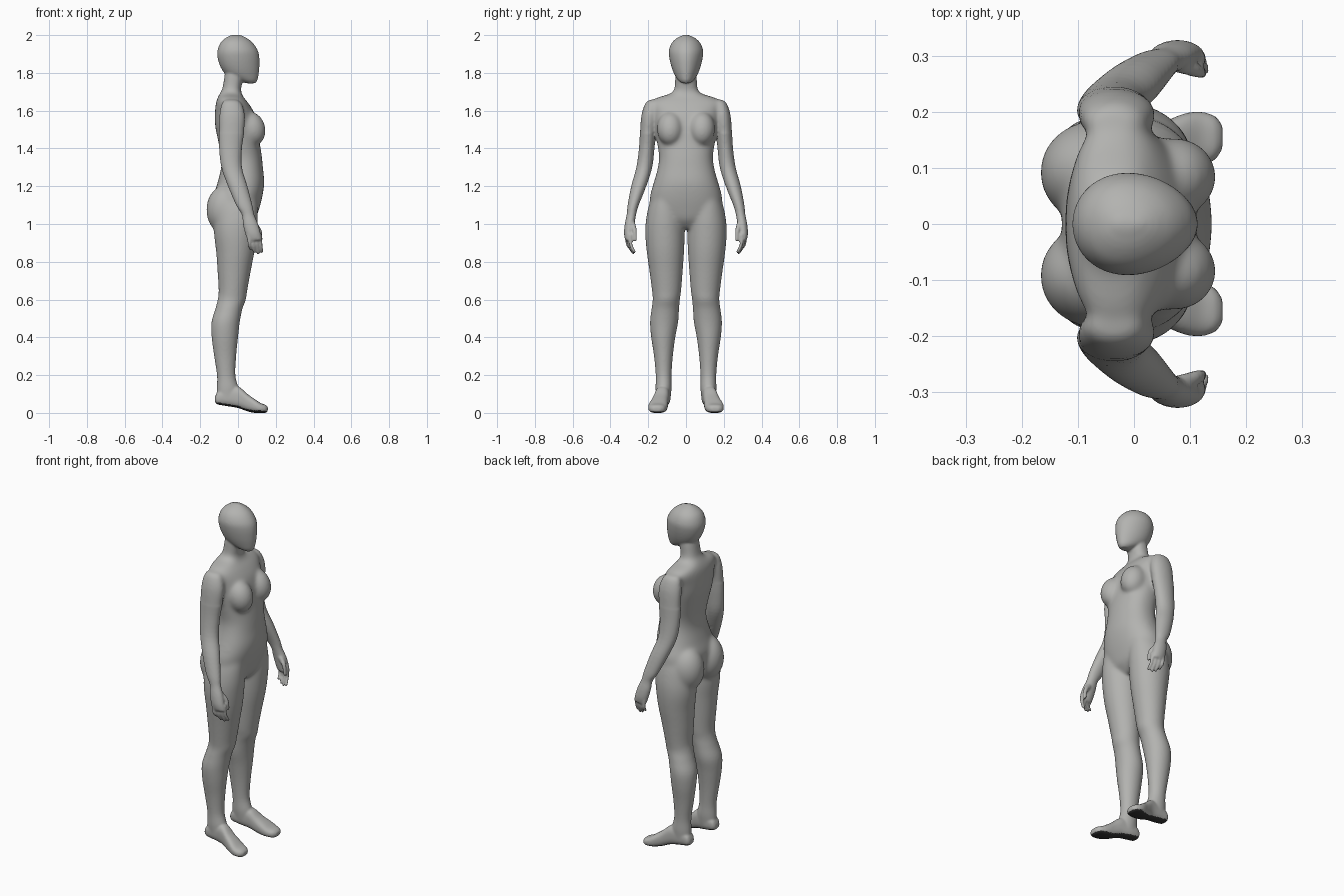
import bpy, bmesh, math
from mathutils import Matrix, Vector

if "Cube" in bpy.data.objects:
    bpy.data.objects.remove(bpy.data.objects["Cube"])

bm = bmesh.new()


def spline(rows, steps=4):
    """Catmull-Rom interpolation through the section rows."""
    out = []
    for i in range(len(rows) - 1):
        p = [rows[max(0, min(len(rows) - 1, i + k))] for k in (-1, 0, 1, 2)]
        for s in range(steps):
            t = s / steps
            out.append([0.5 * (2 * b + (c - a) * t + (2 * a - 5 * b + 4 * c - d) * t * t
                               + (3 * b - a - 3 * c + d) * t ** 3) for a, b, c, d in zip(*p)])
    return out + [list(rows[-1])]


def loft(rows, axis='z', power=2.0, egg=0.0, side=1, n=40):
    """Skin rounded sections. Row = (position, a0, a1, y0, y1); a is x (axis z) or z (axis x)."""
    rings = []
    for pos, a0, a1, y0, y1 in spline(rows):
        ring = []
        for k in range(n):
            t = 2 * math.pi * k / n
            c, s = math.cos(t), math.sin(t)
            a = (a0 + a1) / 2 + (a1 - a0) / 2 * math.copysign(abs(c) ** (2 / power), c)
            y = (y0 + y1) / 2 + (y1 - y0) / 2 * math.copysign(abs(s) ** (2 / power), s) * (1 - egg * c)
            ring.append(bm.verts.new((a, y * side, pos) if axis == 'z' else (pos, y * side, a)))
        rings.append(ring)
    faces = [bm.faces.new((p[k], p[(k + 1) % n], q[(k + 1) % n], q[k]))
             for p, q in zip(rings, rings[1:]) for k in range(n)]
    faces += [bm.faces.new(rings[0][::-1]), bm.faces.new(rings[-1])]
    bmesh.ops.recalc_face_normals(bm, faces=faces)


def centred(rows):
    return [(z, b, f, -w, w) for z, b, f, w in rows]


def ball(centre, radii, tilt=0):
    m = Matrix.Translation(centre) @ Matrix.Rotation(tilt, 4, 'Y') @ Matrix.Diagonal((*radii, 1))
    bmesh.ops.create_uvsphere(bm, u_segments=32, v_segments=20, radius=1, matrix=m)


def finger(points, r0, r1, side):
    """Tapered, rounded digit running down through three points."""
    pts = spline(points, 8)
    for i, p in enumerate(pts):
        r = r0 + (r1 - r0) * i / (len(pts) - 1)
        m = Matrix.Translation(Vector((p[0], p[1] * side, p[2])))
        bmesh.ops.create_icosphere(bm, subdivisions=2, radius=r, matrix=m)


# torso and neck: z, back, front, half width
loft(centred([
    (.975, -.07, .05, .05), (1.02, -.11, .09, .14), (1.08, -.125, .112, .187),
    (1.15, -.128, .13, .19), (1.22, -.108, .139, .17), (1.30, -.089, .132, .149),
    (1.36, -.09, .126, .143), (1.44, -.105, .114, .155), (1.52, -.121, .104, .168),
    (1.59, -.122, .085, .178), (1.64, -.117, .055, .19), (1.668, -.108, .032, .155),
    (1.69, -.097, .02, .085), (1.72, -.082, .017, .061), (1.79, -.07, .03, .056),
    (1.85, -.06, .04, .05)]), power=2.25)

# head: slightly egg-shaped, narrower at the face
loft(centred([
    (1.745, .045, .09, .02), (1.76, .0, .102, .04), (1.79, -.062, .109, .06),
    (1.83, -.092, .113, .076), (1.88, -.108, .113, .088), (1.92, -.108, .104, .09),
    (1.96, -.092, .077, .074), (1.987, -.062, .042, .044), (2.002, -.03, .008, .008)]),
    egg=.1)

for s in (1, -1):
    # breast and buttock
    ball((.072, s * .084, 1.505), (.073, .07, .092), -.3)
    ball((-.064, s * .092, 1.075), (.104, .094, .132))

    # leg: z, back, front, inner, outer
    loft([
        (1.21, -.07, .085, .07, .145), (1.12, -.115, .103, .03, .19),
        (1.03, -.125, .105, .012, .211), (.95, -.127, .099, .007, .216),
        (.85, -.115, .086, .011, .207),
        (.75, -.108, .067, .018, .193), (.65, -.102, .049, .026, .18),
        (.60, -.107, .041, .033, .176), (.55, -.12, .023, .037, .182),
        (.48, -.14, .009, .042, .19), (.40, -.139, .0, .057, .184),
        (.30, -.126, -.01, .07, .169), (.20, -.111, -.014, .077, .16),
        (.13, -.112, .003, .077, .161), (.075, -.113, .01, .082, .158)], side=s)

    # foot with a slightly raised heel: x, bottom, top, inner, outer
    loft([
        (-.122, .058, .082, .1, .14), (-.108, .045, .11, .087, .153),
        (-.06, .036, .135, .082, .158), (0, .026, .14, .088, .164),
        (.05, .008, .1, .094, .181), (.09, .0, .072, .097, .197),
        (.12, .0, .052, .103, .2), (.145, .0, .043, .115, .192),
        (.158, .01, .032, .135, .175)], axis='x', power=2.6, side=s)

    # arm and palm: z, back, front, inner, outer
    loft([
        (1.658, -.07, -.005, .16, .195), (1.64, -.088, .018, .15, .216),
        (1.58, -.1, .038, .148, .236), (1.50, -.102, .035, .158, .243),
        (1.40, -.1, .021, .167, .249), (1.30, -.088, .021, .179, .263),
        (1.20, -.053, .05, .21, .29), (1.10, -.01, .076, .25, .309),
        (1.05, .02, .086, .264, .314), (1.0, .026, .106, .272, .324),
        (.95, .038, .12, .278, .328), (.915, .05, .126, .284, .322)], side=s)

    # four fingers fanned across the hand, then the thumb
    for i, tip in enumerate((.868, .852, .846, .852)):
        x, y = .056 + .0205 * i, .312 - .006 * i
        finger([(x, y, .94), (x + .004, y - .002, .892), (x + .009, y - .022, tip)], .011, .008, s)
    finger([(.085, .283, 1.0), (.113, .272, .965), (.122, .268, .915)], .016, .009, s)

# blend everything into one skin
raw = bpy.data.meshes.new("body")
bm.to_mesh(raw)
bm.free()
body = bpy.data.objects.new("body", raw)
bpy.context.collection.objects.link(body)


def bake():
    mesh = bpy.data.meshes.new_from_object(
        body.evaluated_get(bpy.context.evaluated_depsgraph_get()))
    body.modifiers.clear()
    body.data = mesh
    return mesh


remesh = body.modifiers.new("blend", 'REMESH')
remesh.mode = 'VOXEL'
remesh.voxel_size = .006
mesh = bake()

# soften the trunk strongly and the rest lightly
trunk = body.vertex_groups.new(name="trunk")
for v in mesh.vertices:
    x, y, z = v.co
    limit = .22 if z < 1.2 else .165 if z < 1.48 else .26
    weight = min(1, max(0, (z - .88) / .08), max(0, (1.73 - z) / .04))
    if abs(y) < limit and weight > 0:
        trunk.add([v.index], weight, 'REPLACE')
for name, group, count in (("trunk soften", "trunk", 45), ("soften", "", 4)):
    mod = body.modifiers.new(name, 'SMOOTH')
    mod.factor, mod.iterations, mod.vertex_group = .5, count, group
mesh = bake()
mesh.shade_smooth()

# grey skin with dark soles
mesh.materials.clear()
for name, colour in (("plain grey", (.45, .45, .435)), ("dark sole", (.03, .03, .03))):
    mat = bpy.data.materials.new(name)
    mat.diffuse_color = (*colour, 1)
    mat.use_nodes = True
    mat.node_tree.nodes["Principled BSDF"].inputs["Base Color"].default_value = mat.diffuse_color
    mesh.materials.append(mat)
for p in mesh.polygons:
    p.material_index = int(p.center.z < .08 and p.normal.z < -.6)
